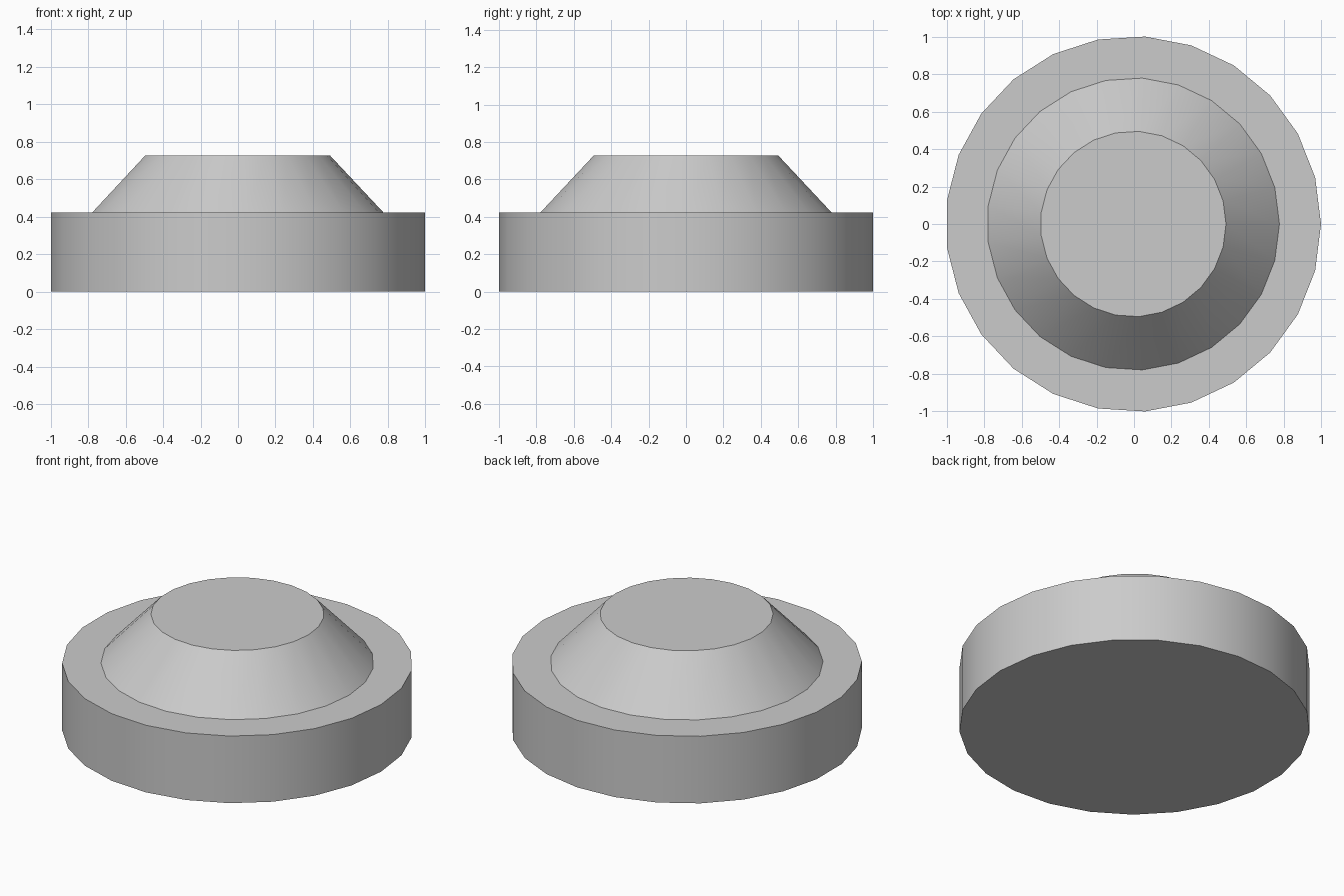
import bpy, bmesh
from math import cos, sin, tau

if "Cube" in bpy.data.objects:
    bpy.data.objects.remove(bpy.data.objects["Cube"])

SIDES = 25
X_SHIFT = -0.004   # odd side count: centre the bounds on x = 0

# Stepped button profile: (radius, height)
profile = [(1.002, 0.0), (1.002, 0.423), (0.78, 0.423), (0.495, 0.727)]

# Revolve the profile into one closed shell
bm = bmesh.new()
rings = [[bm.verts.new((r * cos(tau * i / SIDES) + X_SHIFT, r * sin(tau * i / SIDES), z))
          for i in range(SIDES)] for r, z in profile]
for low, high in zip(rings, rings[1:]):
    for i in range(SIDES):
        j = (i + 1) % SIDES
        bm.faces.new((low[i], low[j], high[j], high[i]))

# Flat bottom and top
bm.faces.new(rings[0][::-1])
bm.faces.new(rings[-1])

mesh = bpy.data.meshes.new("stepped_knob")
bm.to_mesh(mesh)
bm.free()
knob = bpy.data.objects.new("stepped_knob", mesh)
bpy.context.collection.objects.link(knob)

# Smooth round walls, sharp rims
bpy.context.view_layer.objects.active = knob
knob.select_set(True)
bpy.ops.object.shade_smooth_by_angle(angle=0.52)
